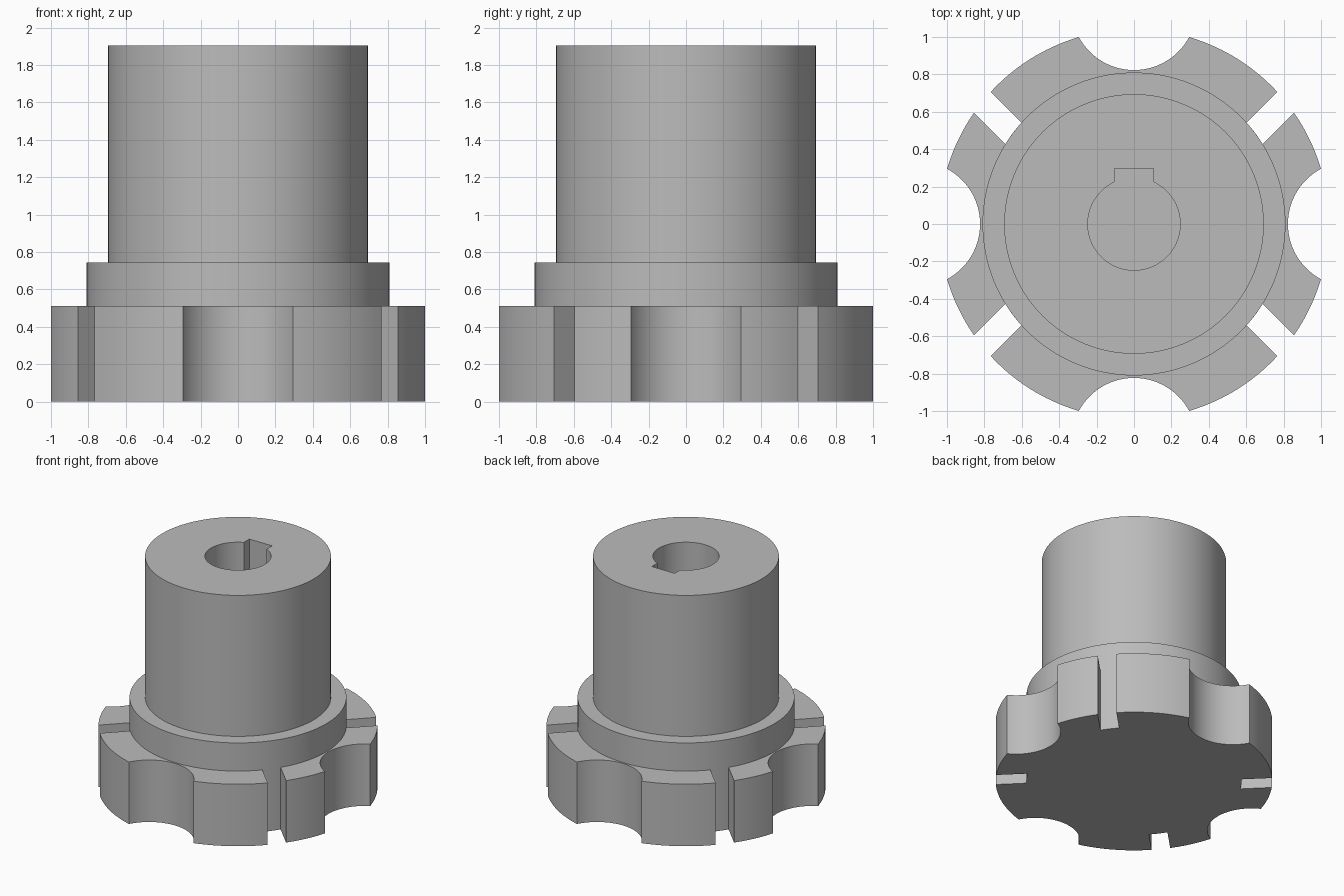
import bpy, bmesh
from math import sin, cos, atan2, hypot, sqrt, pi

if "Cube" in bpy.data.objects:
    bpy.data.objects.remove(bpy.data.objects["Cube"])

RIM, COLLAR, BODY, BORE = 1.042, 0.81, 0.694, 0.247
PLATE_TOP, COLLAR_TOP, TOP = 0.511, 0.743, 1.905
KEY_HALF, KEY_Y = 0.104, 0.296
NOTCH_R, NOTCH_C = 0.335, 1.158
SLOT_NEAR, SLOT_FAR = 0.042, 0.184

steel = bpy.data.materials.new("grey steel")
steel.use_nodes = True
steel.diffuse_color = (0.5, 0.5, 0.5, 1)
steel.node_tree.nodes["Principled BSDF"].inputs["Base Color"].default_value = (0.5, 0.5, 0.5, 1)


def finish(name, bm):
    bmesh.ops.recalc_face_normals(bm, faces=bm.faces[:])
    mesh = bpy.data.meshes.new(name)
    bm.to_mesh(mesh)
    bm.free()
    obj = bpy.data.objects.new(name, mesh)
    obj.data.materials.append(steel)
    bpy.context.collection.objects.link(obj)
    bpy.ops.object.select_all(action='DESELECT')
    obj.select_set(True)
    bpy.context.view_layer.objects.active = obj
    bpy.ops.object.shade_smooth_by_angle(angle=0.5)


def arc(cx, cy, r, a, b, n):
    return [(cx + r * cos(a + (b - a) * i / n), cy + r * sin(a + (b - a) * i / n))
            for i in range(n + 1)]


# Notched flange: one quadrant outline, mirrored to all four
notch_x = (RIM**2 + NOTCH_C**2 - NOTCH_R**2) / (2 * NOTCH_C)
notch_y = sqrt(RIM**2 - notch_x**2)
edge = atan2(notch_y, notch_x)
swing = atan2(notch_y, notch_x - NOTCH_C)


def slot_angle(offset, r):
    return pi / 4 - atan2(offset, sqrt(r * r - offset * offset))


quadrant = (
    arc(NOTCH_C, 0, NOTCH_R, pi, swing, 20)
    + arc(0, 0, RIM, edge, slot_angle(SLOT_FAR, RIM), 10)[1:]
    + arc(0, 0, COLLAR, slot_angle(SLOT_FAR, COLLAR), slot_angle(SLOT_NEAR, COLLAR), 5)
    + arc(0, 0, RIM, slot_angle(SLOT_NEAR, RIM), pi / 2 - edge, 12)
    + arc(0, NOTCH_C, NOTCH_R, pi / 2 - swing, -pi / 2, 20)[1:])
outline = (quadrant[:-1] + [(-x, y) for x, y in quadrant[:0:-1]]
           + [(-x, -y) for x, y in quadrant[:-1]] + [(x, -y) for x, y in quadrant[:0:-1]])

bm = bmesh.new()
base = bm.faces.new([bm.verts.new((x, y, 0)) for x, y in outline])
top = bmesh.ops.extrude_face_region(bm, geom=[base], use_keep_orig=True)
bmesh.ops.translate(bm, vec=(0, 0, PLATE_TOP),
                    verts=[v for v in top["geom"] if isinstance(v, bmesh.types.BMVert)])
finish("notched_flange", bm)

# Hub: collar, body and keyed bore lofted as rings over shared angles
key_foot = sqrt(BORE**2 - KEY_HALF**2)
key_in, key_out = atan2(KEY_HALF, key_foot), atan2(KEY_HALF, KEY_Y)
angles = [key_in + (2 * pi - 2 * key_in) * i / 110 for i in range(111)]
angles += [-key_out + 2 * key_out * i / 16 for i in range(17)]


def bore_radius(i):
    return BORE if i <= 110 else KEY_Y / cos(angles[i])


def ring(radius, z):
    return [bm.verts.new((radius(i) * sin(a), radius(i) * cos(a), z))
            for i, a in enumerate(angles)]


bm = bmesh.new()
rings = [ring(r, z) for r, z in (
    (bore_radius, PLATE_TOP + 0.01), (bore_radius, TOP),
    (lambda i: BODY, TOP), (lambda i: BODY, COLLAR_TOP),
    (lambda i: COLLAR, COLLAR_TOP), (lambda i: COLLAR, PLATE_TOP - 0.01))]
for a, b in zip(rings, rings[1:]):
    for i in range(len(a)):
        j = (i + 1) % len(a)
        bm.faces.new((a[i], a[j], b[j], b[i]))
bm.faces.new(rings[0])
bm.faces.new(rings[-1])
finish("keyed_hub", bm)
